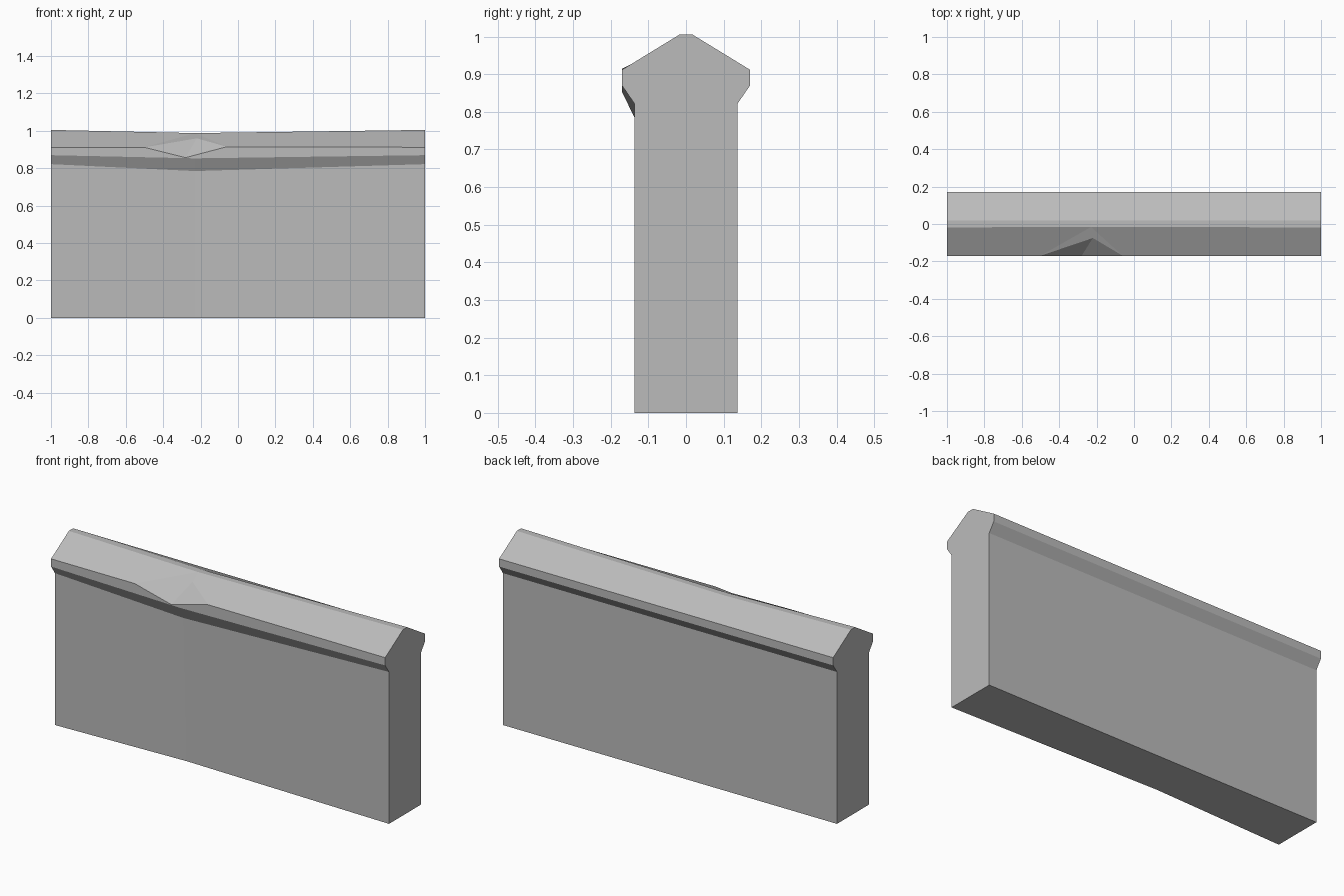
import bpy
import bmesh

cube = bpy.data.objects.get("Cube")
if cube:
    bpy.data.objects.remove(cube, do_unlink=True)

stone = bpy.data.materials.new("grey stone")
stone.use_nodes = True
colour = (0.5, 0.5, 0.5, 1)
stone.diffuse_color = colour
stone.node_tree.nodes["Principled BSDF"].inputs["Base Color"].default_value = colour

bm = bmesh.new()


def v(x, y, z):
    return bm.verts.new((x, y, z))


# Half profile of the wall end: foot, neck, eave bottom, eave top, ridge
PROFILE = [(0.137, 0), (0.137, 0.822), (0.17, 0.87), (0.17, 0.912), (0.018, 1.005)]


def end_section(x):
    front = [v(x, -y, z) for y, z in PROFILE]
    back = [v(x, y, z) for y, z in PROFILE]
    return front, back


lf, lb = end_section(-1)
rf, rb = end_section(1)

# Sagging middle of the front and ridge
MID = -0.23
foot = v(MID, -0.11, 0)
neck = v(MID, -0.137, 0.785)
eave = v(MID, -0.17, 0.853)
ridge = v(MID, -0.016, 0.988)
back_ridge = v(MID, 0.018, 0.988)

# Broken notch in the front eave
notch_l = v(-0.5, -0.17, 0.912)
notch_low = v(-0.28, -0.17, 0.857)
notch_r = v(-0.06, -0.17, 0.915)
notch_top = v(-0.22, -0.075, 0.96)

# Each side of the front, from the end to the middle
for end, corner in ((lf, notch_l), (rf, notch_r)):
    for face in ((end[0], foot, neck, end[1]),
                 (end[1], neck, eave, end[2]),
                 (end[2], eave, notch_low, corner, end[3]),
                 (end[3], corner, ridge, end[4]),
                 (corner, notch_low, notch_top),
                 (corner, notch_top, ridge)):
        bm.faces.new(face)

# Straight back, ridge cap and underside
for i in range(3):
    bm.faces.new((lb[i], lb[i + 1], rb[i + 1], rb[i]))
bm.faces.new((lb[3], lb[4], back_ridge, rb[4], rb[3]))
bm.faces.new((lf[4], ridge, back_ridge, lb[4]))
bm.faces.new((ridge, rf[4], rb[4], back_ridge))
bm.faces.new((lf[0], foot, rf[0], rb[0], lb[0]))

# End walls
for front, back in ((lf, lb), (rf, rb)):
    bm.faces.new(front + back[::-1])

# The low notch meets the eave through a tiny gap; close it
bmesh.ops.holes_fill(bm, edges=[e for e in bm.edges if e.is_boundary], sides=4)
bmesh.ops.recalc_face_normals(bm, faces=bm.faces)

mesh = bpy.data.meshes.new("coped_wall")
bm.to_mesh(mesh)
bm.free()
mesh.materials.append(stone)
wall = bpy.data.objects.new("coped_wall", mesh)
bpy.context.collection.objects.link(wall)
